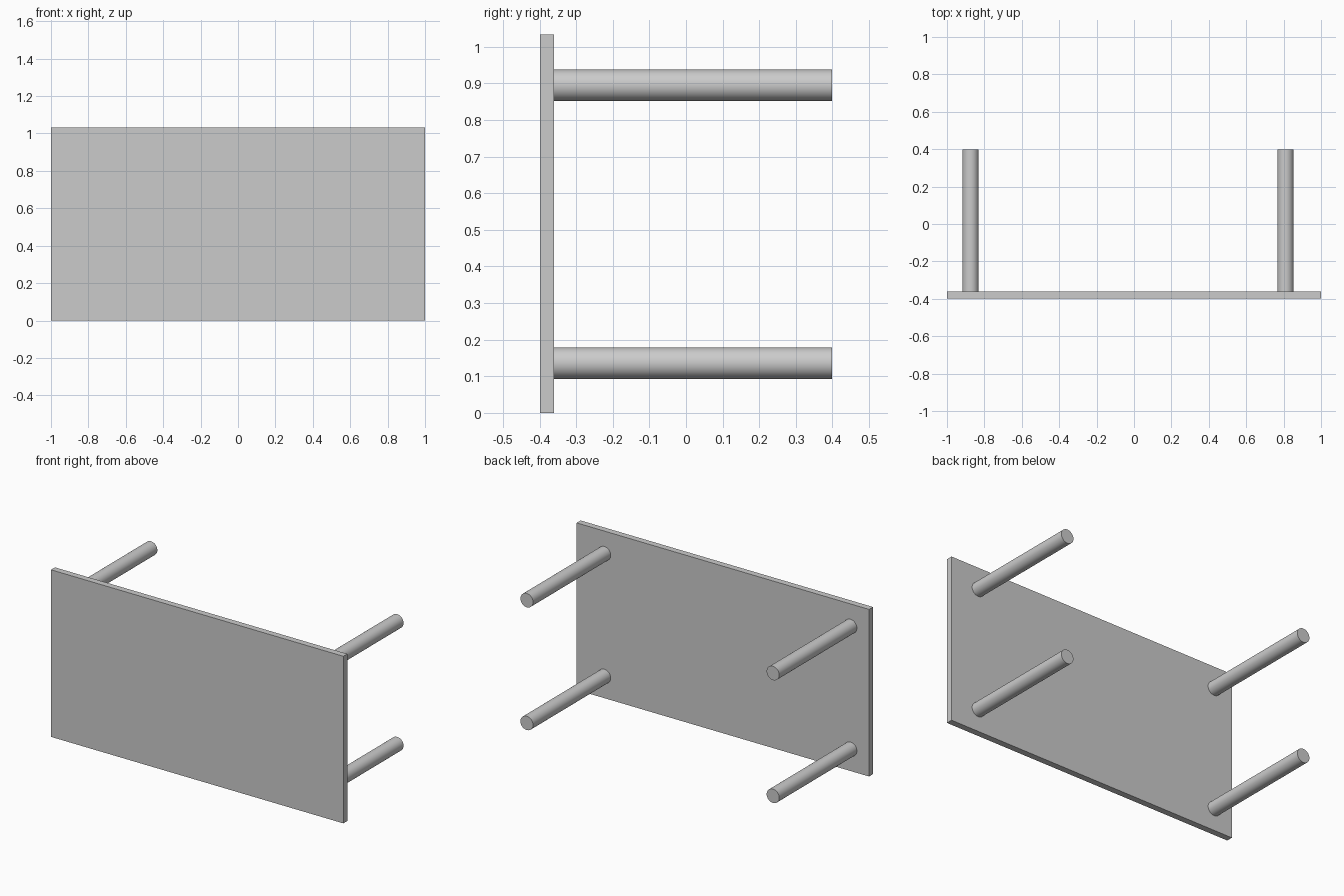
import bpy
from math import pi

if "Cube" in bpy.data.objects:
    bpy.data.objects.remove(bpy.data.objects["Cube"])

Y_BACK = 0.399      # free ends of the legs
Y_FRONT = -0.399    # outer face of the top
THICK = 0.039
HEIGHT = 1.033
LEG_R = 0.043

# Table top, standing upright
bpy.ops.mesh.primitive_cube_add(size=1, location=(0, Y_FRONT + THICK / 2, HEIGHT / 2))
top = bpy.context.object
top.name = "table_top"
top.scale = (2, THICK, HEIGHT)
bpy.ops.object.transform_apply(location=False, rotation=False, scale=True)


# Round legs pointing to the back
def add_leg(name, x, z):
    y0 = Y_FRONT + THICK
    bpy.ops.mesh.primitive_cylinder_add(
        vertices=48, radius=LEG_R, depth=Y_BACK - y0,
        location=(x, (Y_BACK + y0) / 2, z), rotation=(pi / 2, 0, 0))
    bpy.context.object.name = name
    bpy.ops.object.shade_smooth_by_angle()


for side, x in (("left", -0.874), ("right", 0.81)):
    for level, z in (("lower", 0.136), ("upper", 0.895)):
        add_leg(f"{level}_{side}_leg", x, z)
